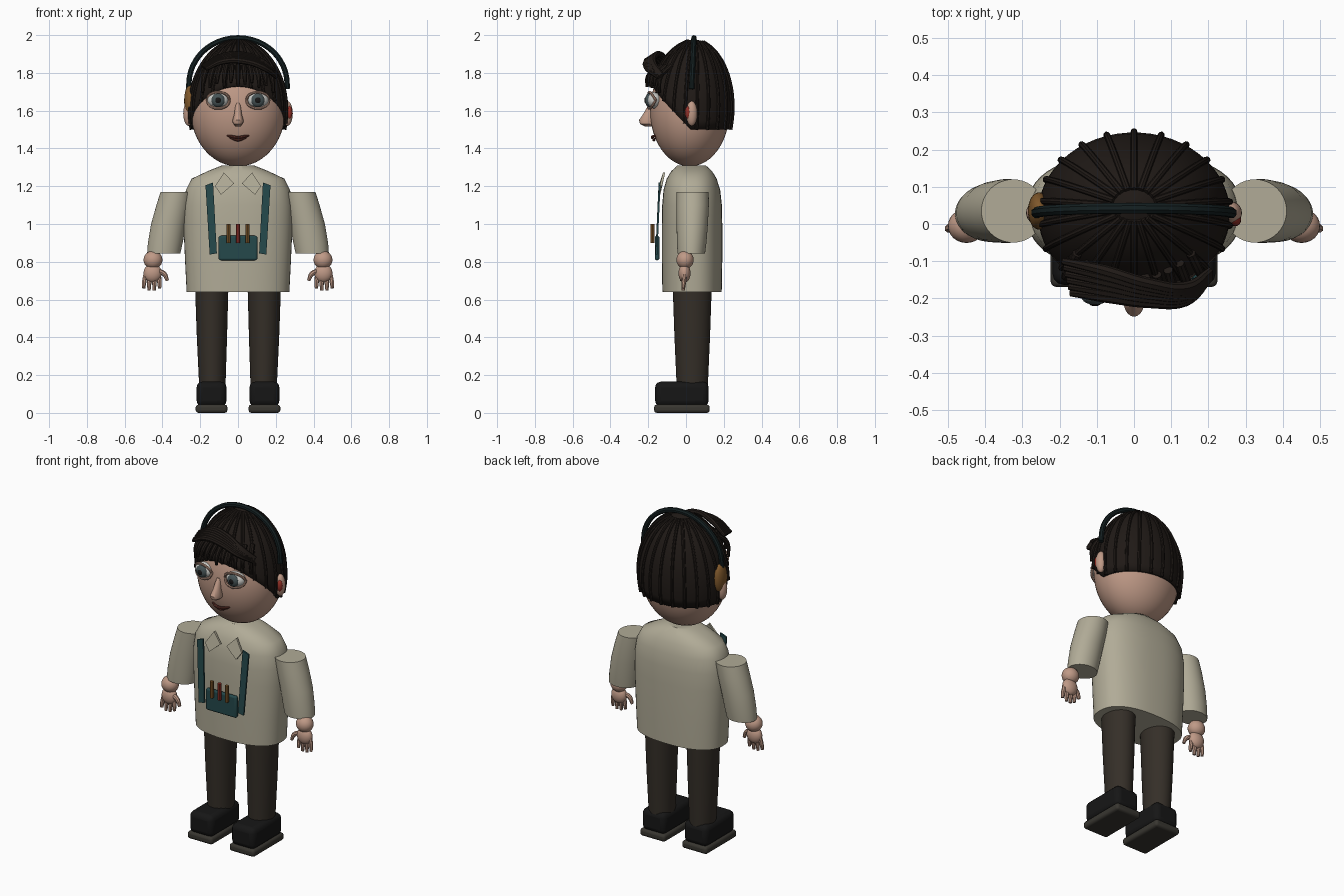
import bpy, bmesh, math
from math import sin, cos, pi, sqrt
from mathutils import Vector

if "Cube" in bpy.data.objects:
    bpy.data.objects.remove(bpy.data.objects["Cube"])


def material(name, rgb):
    m = bpy.data.materials.new(name)
    m.diffuse_color = (*rgb, 1)
    m.use_nodes = True
    m.node_tree.nodes["Principled BSDF"].inputs["Base Color"].default_value = m.diffuse_color
    return m


SKIN = material("skin", (0.52, 0.32, 0.24))
CLOTH = material("cloth", (0.44, 0.41, 0.31))
PANTS = material("pants", (0.035, 0.028, 0.021))
HAIR = material("hair", (0.014, 0.010, 0.008))
BLACK = material("black", (0.008, 0.008, 0.008))
SOLE = material("sole", (0.04, 0.037, 0.03))
TEAL = material("teal", (0.018, 0.065, 0.07))
BAND = material("band", (0.007, 0.014, 0.015))
BROWN = material("brown", (0.22, 0.10, 0.025))
RED = material("red", (0.30, 0.03, 0.02))
LIP = material("lip", (0.13, 0.035, 0.025))
WHITE = material("eye_white", (0.6, 0.6, 0.57))
IRIS = material("iris", (0.06, 0.085, 0.09))


def finish(ob, mat, angle=40):
    ob.data.materials.clear()
    ob.data.materials.append(mat)
    bpy.ops.object.select_all(action='DESELECT')
    ob.select_set(True)
    bpy.context.view_layer.objects.active = ob
    bpy.ops.object.shade_smooth_by_angle(angle=math.radians(angle))
    return ob


def from_mesh(name, verts, faces, mat):
    me = bpy.data.meshes.new(name)
    me.from_pydata(verts, [], faces)
    bm = bmesh.new()
    bm.from_mesh(me)
    bmesh.ops.recalc_face_normals(bm, faces=bm.faces)
    bm.to_mesh(me)
    bm.free()
    ob = bpy.data.objects.new(name, me)
    bpy.context.collection.objects.link(ob)
    return finish(ob, mat)


def loft(name, rings, mat, n=40, power=2.0):
    """Stack of superelliptic rings: (z, cx, cy, rx, ry), capped at both ends."""
    verts, faces = [], []
    for z, cx, cy, rx, ry in rings:
        for i in range(n):
            c, s = cos(2 * pi * i / n), sin(2 * pi * i / n)
            verts.append((cx + rx * math.copysign(abs(c) ** (2 / power), c),
                          cy + ry * math.copysign(abs(s) ** (2 / power), s), z))
    for k in range(len(rings) - 1):
        for i in range(n):
            j = (i + 1) % n
            faces.append((k * n + i, k * n + j, k * n + n + j, k * n + n + i))
    faces += [tuple(range(n)), tuple(range(len(verts) - n, len(verts)))]
    return from_mesh(name, verts, faces, mat)


def ball(name, loc, radii, mat, seg=32, rot=(0, 0, 0)):
    bpy.ops.mesh.primitive_uv_sphere_add(segments=seg, ring_count=seg // 2, location=loc, rotation=rot)
    ob = bpy.context.object
    ob.name, ob.scale = name, radii
    return finish(ob, mat, 60)


def block(name, loc, size, mat, bevel, rot=(0, 0, 0), seg=3):
    bpy.ops.mesh.primitive_cube_add(size=1, location=loc, rotation=rot)
    ob = bpy.context.object
    ob.name, ob.scale = name, size
    bpy.ops.object.transform_apply(location=False, rotation=False, scale=True)
    b = ob.modifiers.new("bevel", 'BEVEL')
    b.width, b.segments = bevel, seg
    return finish(ob, mat)


def tube(name, pts, r, mat, taper=None, res=6):
    cu = bpy.data.curves.new(name, 'CURVE')
    cu.dimensions, cu.bevel_depth, cu.bevel_resolution = '3D', r, 2
    cu.resolution_u, cu.use_fill_caps = res, True
    sp = cu.splines.new('BEZIER')
    sp.bezier_points.add(len(pts) - 1)
    for i, (bp, p) in enumerate(zip(sp.bezier_points, pts)):
        bp.co = p
        bp.handle_left_type = bp.handle_right_type = 'AUTO'
        bp.radius = taper[i] if taper else 1
    ob = bpy.data.objects.new(name, cu)
    bpy.context.collection.objects.link(ob)
    bpy.ops.object.select_all(action='DESELECT')
    ob.select_set(True)
    bpy.context.view_layer.objects.active = ob
    bpy.ops.object.convert(target='MESH')
    return finish(bpy.context.object, mat)


# head, nose and mouth
ball("head", (0, 0.02, 1.6), (0.25, 0.21, 0.295), SKIN, 48)
loft("nose", [(1.64, 0, -0.18, 0.01, 0.012), (1.62, 0, -0.185, 0.015, 0.02),
              (1.58, 0, -0.198, 0.02, 0.03), (1.55, 0, -0.204, 0.029, 0.045),
              (1.53, 0, -0.204, 0.027, 0.04), (1.517, 0, -0.2, 0.012, 0.02)], SKIN, 20)
tube("upper_lip", [(-0.065, -0.15, 1.47), (-0.03, -0.176, 1.462), (0, -0.178, 1.458),
                   (0.03, -0.176, 1.462), (0.065, -0.15, 1.47)], 0.008, LIP, [.5, 1, 1, 1, .5])
tube("lower_lip", [(-0.045, -0.16, 1.457), (0, -0.17, 1.445), (0.045, -0.16, 1.457)],
     0.008, LIP, [.5, 1, .5])

# tunic
loft("tunic", [(0.64, 0, 0.032, 0.272, 0.157), (0.8, 0, 0.032, 0.28, 0.16),
               (1.0, 0, 0.032, 0.289, 0.16), (1.1, 0, 0.032, 0.288, 0.158),
               (1.18, 0, 0.031, 0.276, 0.15), (1.24, 0, 0.03, 0.245, 0.132),
               (1.28, 0, 0.03, 0.16, 0.108), (1.31, 0, 0.03, 0.085, 0.075)], CLOTH, 56, 2.4)

for side, s in (("left", -1), ("right", 1)):
    # eyes
    ex = 0.105 * s
    ball(side + "_eye", (ex, -0.168, 1.655), (0.057, 0.042, 0.043), WHITE)
    ball(side + "_iris", (ex, -0.196, 1.655), (0.036, 0.021, 0.036), IRIS)
    ball(side + "_pupil", (ex, -0.209, 1.655), (0.018, 0.012, 0.018), BLACK, 20)
    for part, d in (("upper", 1), ("lower", -1)):
        tube(f"{side}_{part}_eyelid",
             [(ex + 0.06 * cos(a), -0.172 - 0.022 * sin(a) + 0.012 * s * cos(a), 1.655 + d * 0.043 * sin(a))
              for a in (pi * k / 6 for k in range(7))], 0.007, SKIN)
    # ears
    ball(side + "_ear", (0.262 * s, 0.03, 1.585), (0.028, 0.03, 0.066), SKIN, 24)
    # sleeves
    loft(side + "_sleeve", [(1.17, 0.325 * s, 0.035, 0.085, 0.085), (1.1, 0.342 * s, 0.035, 0.09, 0.086),
                            (1.0, 0.367 * s, 0.033, 0.093, 0.083), (0.9, 0.385 * s, 0.03, 0.092, 0.078),
                            (0.845, 0.393 * s, 0.028, 0.088, 0.073)], CLOTH)
    # wrist, palm, fingers and thumb
    ball(side + "_wrist", (0.45 * s, -0.005, 0.81), (0.05, 0.046, 0.048), SKIN, 24)
    ball(side + "_palm", (0.452 * s, -0.008, 0.74), (0.048, 0.032, 0.05), SKIN, 24)
    for i in range(4):
        x = 0.42 + 0.023 * i
        tip = 0.648 + (0.012 if i in (0, 3) else 0)
        tube(f"{side}_finger_{i + 1}", [(x * s, -0.008, 0.735), ((x + 0.004 * (i - 1)) * s, -0.012, 0.69),
                                        ((x + 0.005 * (i - 1)) * s, -0.015, tip)], 0.012, SKIN, [1, 1, .7])
    tube(side + "_thumb", [(0.43 * s, -0.012, 0.755), (0.39 * s, -0.02, 0.735), (0.374 * s, -0.022, 0.70)],
         0.013, SKIN, [1, 1, .7])
    # trousers
    loft(side + "_leg", [(0.15, 0.136 * s, 0.033, 0.07, 0.083), (0.4, 0.138 * s, 0.033, 0.08, 0.094),
                         (0.66, 0.139 * s, 0.033, 0.088, 0.103)], PANTS)
    # shoes
    block(side + "_shoe", (0.14 * s, -0.022, 0.1), (0.158, 0.283, 0.13), BLACK, 0.03)
    block(side + "_shoe_sole", (0.14 * s, -0.022, 0.022), (0.168, 0.294, 0.044), SOLE, 0.015)
    # harness strap, tilted inward towards the bottom
    strap = [(0.172, 1.205), (0.132, 1.22), (0.112, 0.845), (0.15, 0.838)]
    v = [(x * s, (-0.135 if z > 1 else -0.152) + o, z) for o in (0, -0.01) for x, z in strap]
    quads = [(0, 1, 2, 3), (4, 5, 6, 7)] + [(i, (i + 1) % 4, 4 + (i + 1) % 4, 4 + i) for i in range(4)]
    from_mesh(side + "_strap", v, quads, TEAL)
    # collar flap
    flap = [(0.075, -0.122, 1.272), (0.02, -0.14, 1.215), (0.09, -0.148, 1.155), (0.122, -0.14, 1.2)]
    v = [(x * s, y + o, z) for o in (0.012, 0) for x, y, z in flap]
    from_mesh(side + "_collar", v, quads, CLOTH)

# chest pouch with pens
block("pouch", (0, -0.153, 0.873), (0.205, 0.024, 0.13), TEAL, 0.01)
for i, m in enumerate((BROWN, RED, BROWN)):
    x = 0.05 * (i - 1)
    tube(f"pen_{i + 1}", [(x, -0.178, 0.9), (x, -0.178, 1.0)], 0.011, m)


# hair cap: meridians run from the crown to a hairline that rises at the front
def hair_point(a, t, lift=0.0):
    low = 1.5 + max(0, -sin(a)) * 0.23
    v = t * math.acos((low - 1.6) / 0.365)
    z = 1.6 + 0.365 * cos(v) + 0.015 * (1 - t) ** 6
    r = sin(v)
    cy = 0.025 + 0.02 * (1 - t)
    return ((0.258 + lift) * r * cos(a), cy + (0.218 + lift) * r * sin(a), z + lift * cos(v))


N, M = 54, 14
verts = [hair_point(0, 0)] + [hair_point(2 * pi * i / N, k / M) for k in range(1, M + 1) for i in range(N)]
faces = [(0, 1 + i, 1 + (i + 1) % N) for i in range(N)]
for k in range(M - 1):
    for i in range(N):
        b, j = 1 + k * N, (i + 1) % N
        faces.append((b + i, b + N + i, b + N + j, b + j))
cap = from_mesh("hair_cap", verts, faces, HAIR)
sol = cap.modifiers.new("thickness", 'SOLIDIFY')
sol.thickness, sol.offset = 0.014, -1
for i in range(22):
    a = 2 * pi * (i + 0.5) / 22
    tube(f"hair_strand_{i + 1}", [hair_point(a, t / 8, 0.002) for t in range(1, 9)], 0.009, HAIR, res=3)

# fringe locks hanging on the forehead
for i in range(11):
    x = -0.18 + 0.036 * i
    y = 0.02 - 0.215 * sqrt(1 - (x / 0.25) ** 2)
    drop = (0.0, 0.02, 0.035, 0.015, 0.03)[i % 5] - 0.03 * abs(x) / 0.18
    tube(f"fringe_lock_{i + 1}", [(x * 0.85, y + 0.05, 1.84), (x, y - 0.005, 1.78), (x * 1.04, y - 0.012, 1.725 + drop)],
         0.013, HAIR, [1, 1, .6])

# swept quiff across the forehead
for i in range(6):
    k = i / 5
    tube(f"quiff_lock_{i + 1}",
         [(-0.17 - 0.02 * k, -0.185 + 0.085 * k, 1.82 + 0.015 * k), (-0.08, -0.195 + 0.07 * k, 1.86 + 0.03 * k),
          (0.04, -0.21 + 0.05 * k, 1.86 + 0.035 * k), (0.14, -0.205 + 0.035 * k, 1.825 + 0.025 * k),
          (0.205, -0.145 + 0.02 * k, 1.775 + 0.015 * k)], 0.016, HAIR, [.6, 1, 1, 1, .6])

# headset band and single ear pad
tube("headset_band", [(0.262 * sin(a), 0.03 + 0.012 * cos(a), 1.715 + 0.27 * max(0, cos(a)) ** 0.9)
                      for a in (-pi / 2 + pi * i / 12 for i in range(13))], 0.015, BAND)
ball("headset_ear_pad", (-0.255, 0.035, 1.65), (0.03, 0.05, 0.088), BROWN)
ball("earbud", (0.272, 0.012, 1.59), (0.016, 0.018, 0.035), RED, 16)
